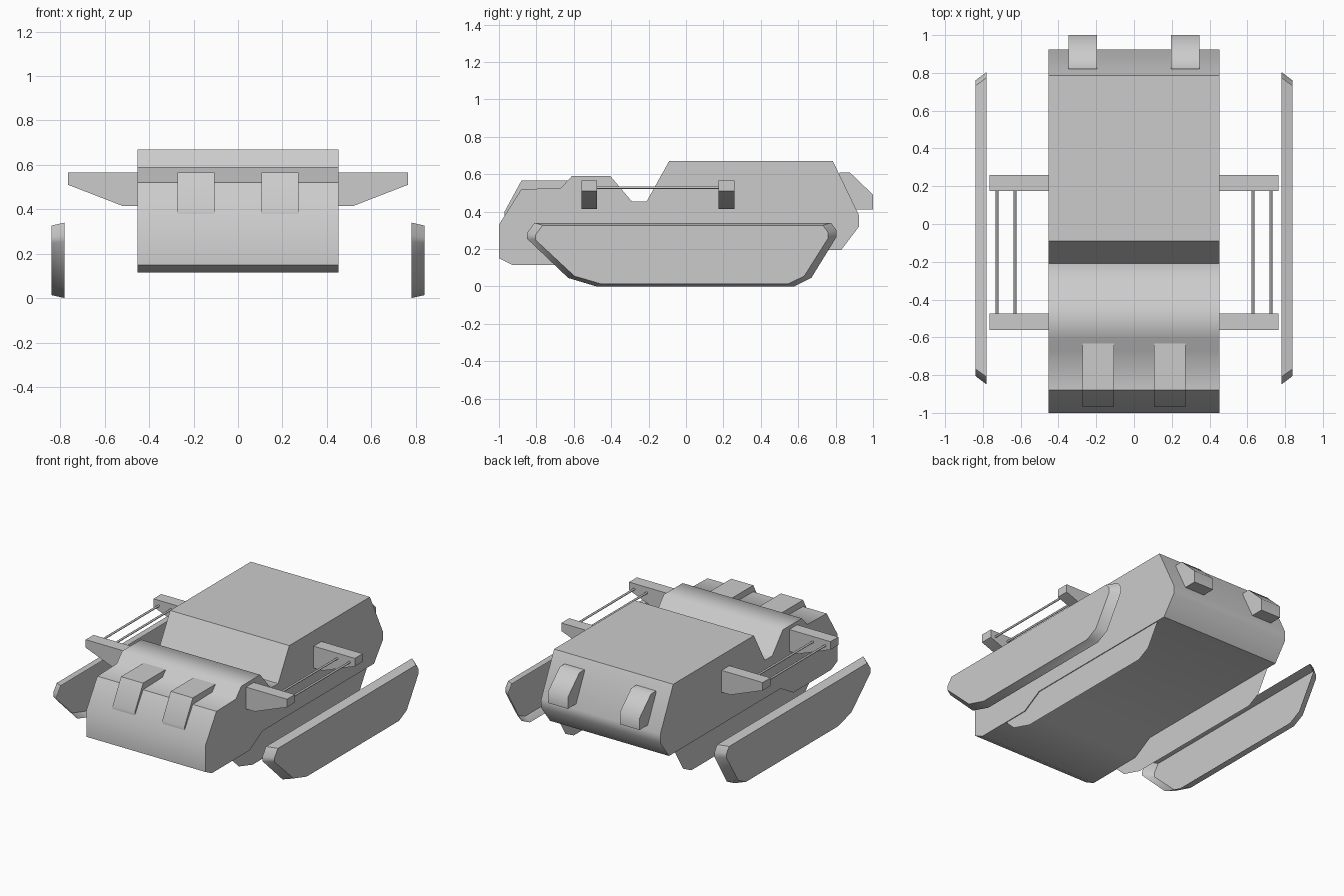
import bpy, bmesh, math

if "Cube" in bpy.data.objects:
    bpy.data.objects.remove(bpy.data.objects["Cube"])


def make_object(name, bm, angle=50):
    bmesh.ops.recalc_face_normals(bm, faces=bm.faces)
    mesh = bpy.data.meshes.new(name)
    bm.to_mesh(mesh)
    bm.free()
    ob = bpy.data.objects.new(name, mesh)
    bpy.context.collection.objects.link(ob)
    bpy.ops.object.select_all(action='DESELECT')
    bpy.context.view_layer.objects.active = ob
    ob.select_set(True)
    bpy.ops.object.shade_smooth_by_angle(angle=math.radians(angle))
    return ob


def loft(name, rings, caps=(True, True), angle=50):
    """Join two matching outlines with side faces and optional end caps."""
    bm = bmesh.new()
    a, b = [[bm.verts.new(p) for p in ring] for ring in rings]
    n = len(a)
    for i in range(n):
        j = (i + 1) % n
        bm.faces.new((a[i], a[j], b[j], b[i]))
    for ring, cap in zip((a, b), caps):
        if cap:
            bm.faces.new(ring)
    return make_object(name, bm, angle)


def extrude_x(name, profile, x0, x1):
    return loft(name, [[(x, y, z) for y, z in profile] for x in (x0, x1)])


# Hull: side profile (y, z) drawn straight across the width
hull = [(-1, .15), (-.93, .115), (-.52, .115), (-.38, .195), (.83, .195),
        (.925, .32), (.925, .38), (.785, .67), (-.09, .67), (-.21, .455),
        (-.29, .455), (-.405, .59), (-.61, .59), (-.67, .525), (-.88, .52),
        (-1, .33)]
extrude_x("hull", hull, -.4525, .4525)

front_pod = [(-.97, .375), (-.97, .40), (-.88, .565), (-.63, .565), (-.63, .45)]
rear_pod = [(.82, .41), (.82, .61), (.875, .61), (1, .49), (1, .41)]

# Track outline (inner edge, outer edge)
track = [(-.85, .285), (-.81, .34), (.775, .34), (.805, .30), (.805, .265),
         (.67, .045), (.58, 0), (-.48, 0), (-.63, .045), (-.85, .255)]


def inset(y, z):
    return (y + .02) * .945 - .02, .17 + (z - .17) * .92


for side, s in (("left", -1), ("right", 1)):
    # Raised pods on the nose and tail
    extrude_x("front_pod_" + side, front_pod, s * .105, s * .273)
    extrude_x("rear_pod_" + side, rear_pod, s * .197, s * .347)

    # Bevelled outer track cover, open on the inside
    loft("track_cover_" + side,
         [[(s * .78, y, z) for y, z in track],
          [(s * .84,) + inset(y, z) for y, z in track]], (False, True))

    # Flat inner track panel against the hull
    bm = bmesh.new()
    bm.faces.new([bm.verts.new((s * .447, y, z)) for y, z in track])
    make_object("track_panel_" + side, bm)

    # Tapered side arms
    arm = [(.42, .415), (.52, .415), (.765, .51), (.765, .565), (.42, .565)]
    for place, y0, y1 in (("front", -.56, -.475), ("rear", .175, .26)):
        loft(f"{place}_arm_{side}",
             [[(s * x, y, z) for x, z in arm] for y in (y0, y1)])

    # Thin rods between the arms
    for k, x in enumerate((.63, .725)):
        circle = [(s * x + .007 * math.cos(t * math.tau / 8),
                   .528 + .007 * math.sin(t * math.tau / 8)) for t in range(8)]
        loft(f"rod_{side}_{k + 1}",
             [[(cx, y, cz) for cx, cz in circle] for y in (-.48, .18)])
